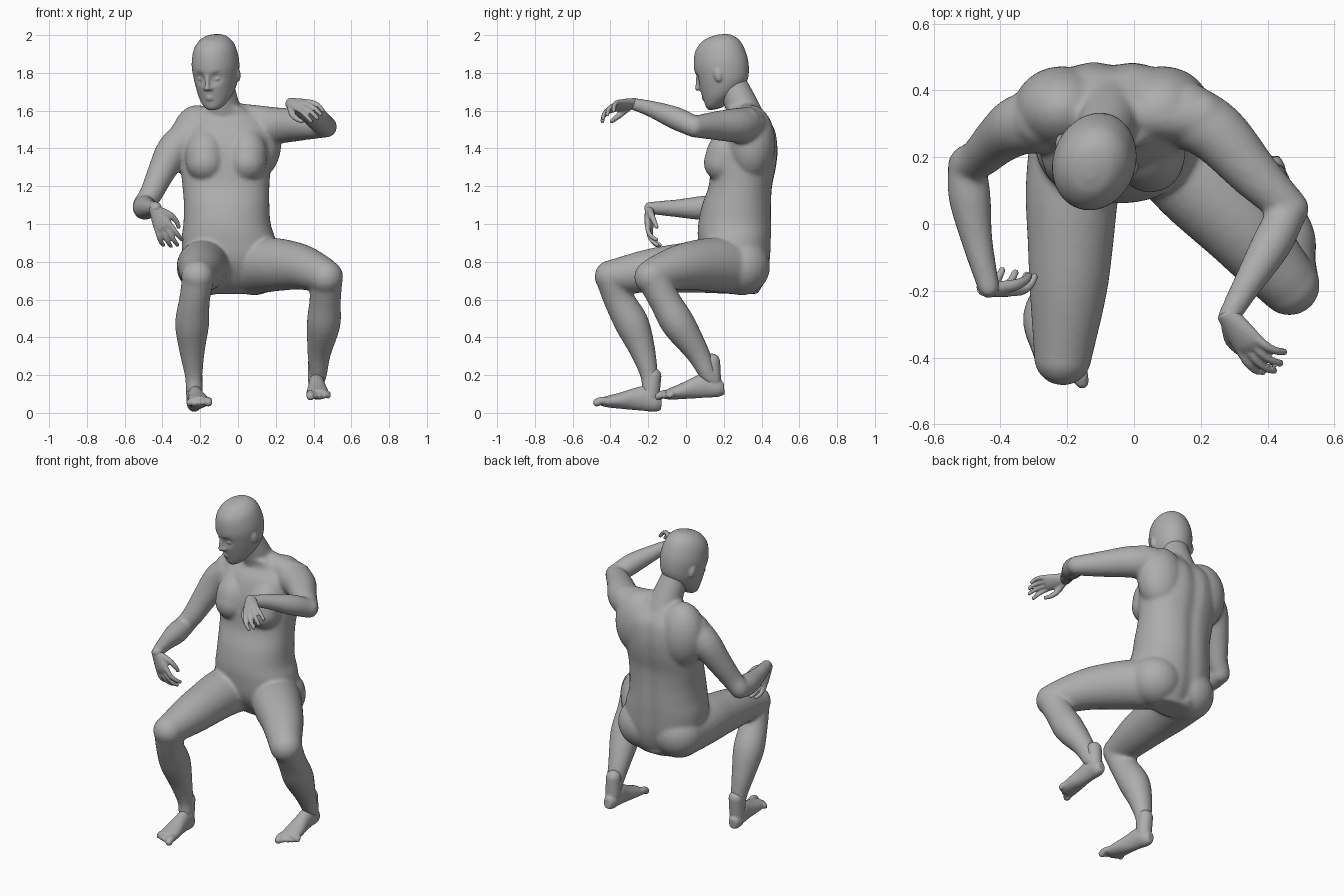
import bpy
import bmesh
from math import cos, sin, pi, radians
from mathutils import Vector, Matrix

default_cube = bpy.data.objects.get("Cube")
if default_cube:
    bpy.data.objects.remove(default_cube, do_unlink=True)

skin = bpy.data.materials.new("plain grey")
skin.use_nodes = True
grey = (0.42, 0.42, 0.42, 1)
skin.diffuse_color = grey
skin.node_tree.nodes["Principled BSDF"].inputs["Base Color"].default_value = grey


def smooth_path(points, steps=4):
    """Catmull-Rom interpolation of position and radii together."""
    rows = [Vector(p) for p in points]
    rows = [rows[0] * 2 - rows[1]] + rows + [rows[-1] * 2 - rows[-2]]
    result = []
    for a, b, c, d in zip(rows, rows[1:], rows[2:], rows[3:]):
        for i in range(steps):
            t = i / steps
            result.append((b * 2 + (c - a) * t + (a * 2 - b * 5 + c * 4 - d) * t ** 2
                           + (b * 3 - a - c * 3 + d) * t ** 3) / 2)
    return result + [rows[-2]]


def ball(bm, centre, radii):
    matrix = Matrix.Translation(centre) @ Matrix.Diagonal((*radii, 1))
    bmesh.ops.create_uvsphere(bm, u_segments=24, v_segments=16, radius=1, matrix=matrix)


def tube(bm, points, side=(1, 0, 0), axis=None, power=1.0, segments=28):
    """Loft through (x, y, z, radius) or (x, y, z, width, height); round limbs get ball ends."""
    points = [tuple(p) for p in points]
    is_round = len(points[0]) == 4
    if is_round:
        for p in (points[0], points[-1]):
            ball(bm, p[:3], (p[3],) * 3)
        points = [p + (p[3],) for p in points]
    path = smooth_path(points)
    rings = []
    for i, row in enumerate(path):
        before, after = path[max(i - 1, 0)], path[min(i + 1, len(path) - 1)]
        t = Vector(axis) if axis else Vector(after[:3]) - Vector(before[:3])
        t.normalize()
        u = Vector(side)
        u = (u - t * u.dot(t)).normalized()
        v = t.cross(u)
        ring = []
        for k in range(segments):
            c, s = cos(2 * pi * k / segments), sin(2 * pi * k / segments)
            c = abs(c) ** power * (1 if c > 0 else -1)
            s = abs(s) ** power * (1 if s > 0 else -1)
            ring.append(bm.verts.new(Vector(row[:3]) + u * row[3] * c + v * row[4] * s))
        rings.append(ring)
    for low, high in zip(rings, rings[1:]):
        for k in range(segments):
            j = (k + 1) % segments
            bm.faces.new((low[k], low[j], high[j], high[k]))
    bm.faces.new(rings[0][::-1])
    bm.faces.new(rings[-1])


def frame(x_axis, y_axis, z_axis, origin):
    columns = Matrix((x_axis, y_axis, z_axis)).transposed().to_4x4()
    return Matrix.Translation(origin) @ columns


def finish(name, bm, voxel, relax):
    """Fuse the overlapping forms into one skin."""
    bmesh.ops.recalc_face_normals(bm, faces=bm.faces)
    mesh = bpy.data.meshes.new(name)
    bm.to_mesh(mesh)
    bm.free()
    mesh.materials.append(skin)
    obj = bpy.data.objects.new(name, mesh)
    bpy.context.collection.objects.link(obj)
    fuse = obj.modifiers.new("fuse", 'REMESH')
    fuse.mode = 'VOXEL'
    fuse.voxel_size = voxel
    fuse.use_smooth_shade = True
    soften = obj.modifiers.new("soften", 'SMOOTH')
    soften.factor = 0.5
    soften.iterations = relax


def make_foot(name, heel, toe, turn):
    bm = bmesh.new()
    sole = [(.005, .045, .025, .032), (.04, .052, .04, .05), (.1, .068, .043, .065),
            (.16, .06, .046, .057), (.22, .048, .055, .044), (.28, .038, .059, .033),
            (.315, .034, .055, .025)]
    tube(bm, [(0, *row) for row in sole], axis=(0, 1, 0))
    tube(bm, [(0, .06, .19, .044), (0, .062, .09, .044)])
    for i in range(5):
        x, r = .041 - .024 * i, (.0145 if i else .021)
        tube(bm, [(x * .95, .29, .036, r), (x, .33 - .012 * i, .037, r),
                  (x, .352 - .014 * i, .026, r)], segments=16)
    forward = (Vector(toe) - Vector(heel)).normalized()
    inner = forward.cross((0, 0, 1)).normalized() * turn
    up = inner.cross(forward) * turn
    bmesh.ops.transform(bm, matrix=frame(inner, forward, up, heel), verts=bm.verts)
    finish(name, bm, .007, 2)


def make_hand(name, wrist, direction, back, turn):
    bm = bmesh.new()
    tube(bm, [(0, -.02, 0, .026, .025), (0, .03, 0, .037, .023),
              (0, .08, 0, .045, .019), (0, .105, -.004, .042, .014)], axis=(0, 1, 0))
    for i, length in enumerate((.085, .098, .09, .07)):
        x = .033 - .022 * i
        tube(bm, [(x, .09, 0, .0125), (x * 1.2, .09 + length * .45, -.006, .0115),
                  (x * 1.35, .09 + length * .8, -.024, .0105),
                  (x * 1.35, .09 + length, -.048, .0095)], segments=12)
    tube(bm, [(.024, .02, -.005, .018), (.052, .055, -.02, .015),
              (.06, .09, -.036, .012), (.056, .115, -.048, .01)], segments=12)
    d = Vector(direction).normalized()
    n = Vector(back)
    n = (n - d * n.dot(d)).normalized()
    matrix = frame(d.cross(n) * turn, d, n, wrist) @ Matrix.Scale(1.14, 4)
    bmesh.ops.transform(bm, matrix=matrix, verts=bm.verts)
    finish(name, bm, .006, 2)


# Torso, stacked as horizontal sections
body = bmesh.new()
tube(body, [(-.03, .3, .63, .13, .08), (-.03, .28, .7, .22, .14), (-.038, .262, .8, .25, .183),
            (-.05, .258, .92, .248, .195), (-.058, .26, 1.0, .231, .195), (-.06, .27, 1.1, .226, .185),
            (-.064, .29, 1.2, .23, .17), (-.065, .305, 1.3, .238, .175),
            (-.065, .315, 1.4, .243, .173), (-.055, .325, 1.5, .24, .148),
            (-.05, .325, 1.57, .17, .1), (-.06, .3, 1.62, .09, .085)],
     axis=(0, 0, 1), power=.9, segments=64)

# Groove along the spine
for vert in body.verts:
    gap = abs(vert.co.x + .06)
    if vert.co.y > .4 and gap < .06:
        vert.co.y -= .014 * (1 - gap / .06)

# Chest, shoulder blades and buttocks
for x in (-.172, .048):
    tube(body, [(x, .27, 1.47, .08), (x, .222, 1.39, .105), (x, .197, 1.325, .103)])
for x in (-.215, .085):
    ball(body, (x, .345, 1.43), (.145, .128, .2))
for x in (-.155, .085):
    ball(body, (x, .295, .775), (.155, .15, .152))

# Neck and shoulder muscles
tube(body, [(-.07, .335, 1.52, .1), (-.08, .298, 1.62, .089), (-.1, .246, 1.74, .077)])
tube(body, [(-.1, .33, 1.57, .065), (-.28, .31, 1.47, .085)], side=(0, 1, 0))
tube(body, [(-.05, .33, 1.58, .065), (.2, .32, 1.54, .078)], side=(0, 1, 0))

# Lowered right arm and raised left arm
tube(body, [(-.27, .31, 1.45, .098), (-.345, .295, 1.385, .09),
            (-.408, .25, 1.27, .073), (-.46, .2, 1.16, .061), (-.497, .18, 1.105, .057)])
tube(body, [(-.5, .175, 1.095, .058), (-.492, .08, 1.085, .063),
            (-.47, -.05, 1.083, .047), (-.435, -.19, 1.085, .033)])
tube(body, [(.15, .33, 1.52, .098), (.25, .27, 1.522, .092),
            (.36, .15, 1.52, .075), (.467, .045, 1.515, .057)])
tube(body, [(.462, .04, 1.517, .057), (.412, -.06, 1.562, .06),
            (.34, -.18, 1.608, .044), (.285, -.275, 1.635, .033)])

# Thighs
tube(body, [(-.165, .26, .775, .147), (-.185, .1, .775, .14), (-.19, -.05, .765, .129),
            (-.197, -.2, .75, .116), (-.213, -.397, .722, .087)])
tube(body, [(.08, .26, .775, .147), (.19, .13, .785, .142), (.32, -.01, .775, .123),
            (.42, -.13, .742, .102), (.465, -.182, .718, .092)])

# Shins
tube(body, [(-.212, -.392, .71, .085), (-.23, -.355, .6, .081), (-.243, -.285, .47, .09),
            (-.243, -.23, .33, .068), (-.235, -.195, .2, .047), (-.232, -.19, .12, .044)])
tube(body, [(.467, -.17, .705, .086), (.461, -.11, .59, .083), (.453, -.04, .47, .089),
            (.43, .06, .32, .063), (.425, .115, .21, .047), (.415, .145, .17, .044)])
finish("body", body, .011, 5)

make_foot("right_foot", (-.237, -.13, 0), (-.195, -.49, .03), -1)
make_foot("left_foot", (.412, .21, .085), (.425, -.15, .06), 1)
make_hand("right_hand", (-.437, -.19, 1.075), (.42, -.06, -.9), (-.2, -1, 0), -1)
make_hand("left_hand", (.285, -.28, 1.637), (.58, -.8, -.1), (-.45, -.3, .85), 1)

# Skull and jaw
head = bmesh.new()
skull = [(.02, .192, .02, .025), (.02, .177, .067, .08), (.016, .13, .106, .127),
         (.012, .05, .123, .147), (.01, -.02, .118, .143), (0, -.08, .105, .13),
         (-.025, -.13, .086, .1), (-.058, -.165, .059, .064), (-.072, -.185, .032, .038)]
tube(head, [(0, *row) for row in skull], axis=(0, 0, -1), segments=40)

# Eye sockets, pressed into the skull before the features go on
for vert in head.verts:
    gap = (Vector((abs(vert.co.x), vert.co.y, vert.co.z)) - Vector((.044, -.125, -.008))).length
    if gap < .04:
        vert.co.y += .014 * (1 - (gap / .04) ** 2)

# Eyes, ears, nostrils, nose and lips
for sign in (-1, 1):
    ball(head, (sign * .043, -.1, -.012), (.021, .019, .012))
    ball(head, (sign * .117, .022, -.022), (.014, .022, .038))
    ball(head, (sign * .014, -.134, -.06), (.011, .014, .01))
tube(head, [(0, -.128, .005, .012), (0, -.139, -.03, .012), (0, -.147, -.056, .014)])
for z, r in ((-.106, .007), (-.118, .008)):
    tube(head, [(-.027, -.116, -.112, .004), (0, -.129, z, r), (.027, -.116, -.112, .004)],
         side=(0, 0, 1), segments=12)

pose = (Matrix.Translation((-.12, .183, 1.807)) @ Matrix.Rotation(radians(-20), 4, 'Z')
        @ Matrix.Rotation(radians(14), 4, 'X'))
bmesh.ops.transform(head, matrix=pose, verts=head.verts)
finish("head", head, .007, 3)
